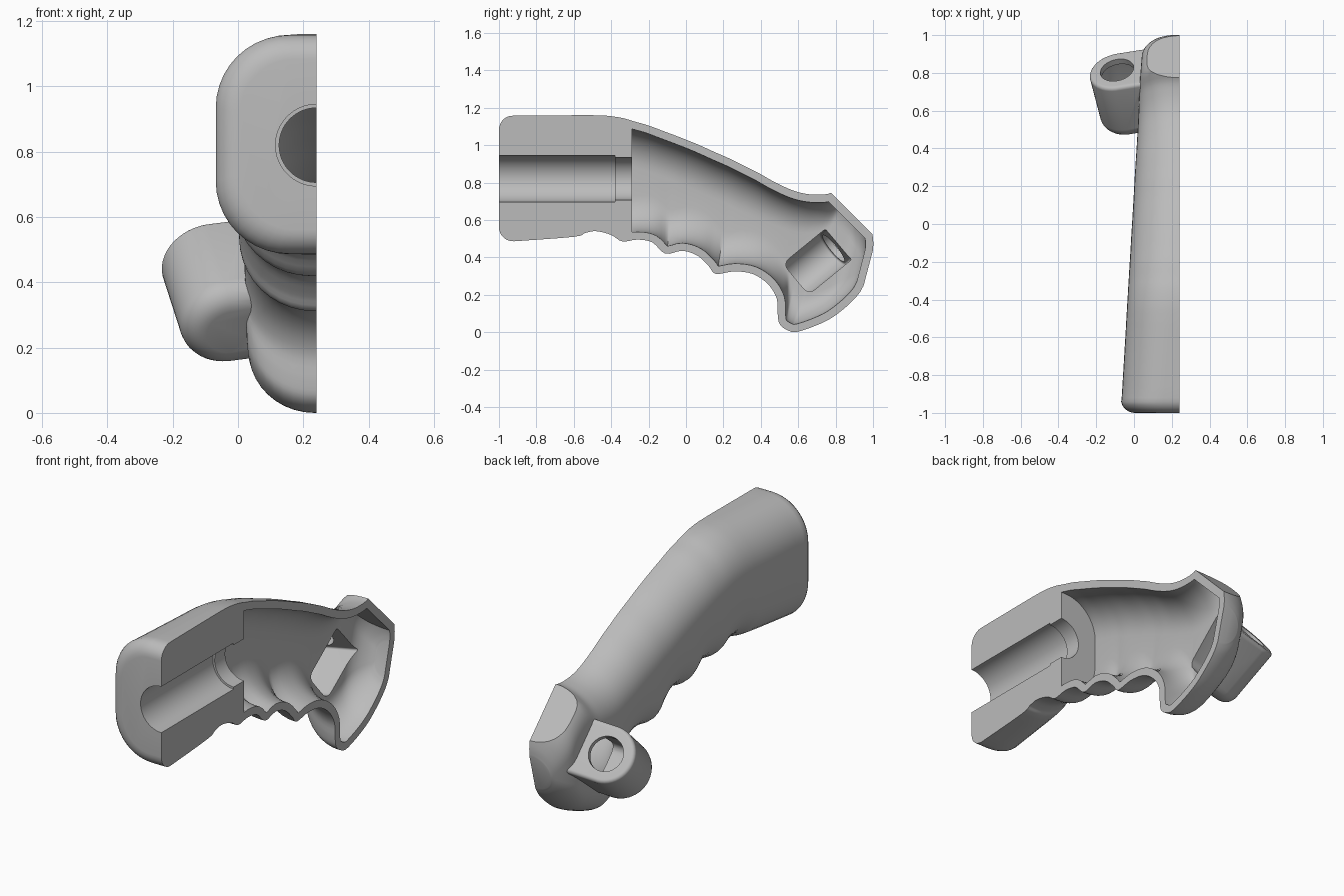
import bpy
import bmesh
import math
from mathutils import Vector

CUT_X = 0.24      # split plane of the half shell
WALL = 0.042

cube = bpy.data.objects.get("Cube")
if cube:
    bpy.data.objects.remove(cube, do_unlink=True)

grey = bpy.data.materials.new("plain grey")
grey.use_nodes = True
colour = (0.5, 0.5, 0.5, 1)
grey.diffuse_color = colour
grey.node_tree.nodes["Principled BSDF"].inputs["Base Color"].default_value = colour


def loft(name, rings, cuts=()):
    """Closed solid through equal rings, trimmed by (point, normal) planes."""
    bm = bmesh.new()
    rows = [[bm.verts.new(p) for p in ring] for ring in rings]
    for a, b in zip(rows, rows[1:]):
        for i in range(len(a)):
            j = (i + 1) % len(a)
            bm.faces.new((a[i], a[j], b[j], b[i]))
    bm.faces.new(rows[0])
    bm.faces.new(rows[-1])
    for point, normal in cuts:
        geom = bm.verts[:] + bm.edges[:] + bm.faces[:]
        bmesh.ops.bisect_plane(bm, geom=geom, plane_co=point, plane_no=normal,
                               clear_outer=True)
        rim = [e for e in bm.edges if e.is_boundary]
        bmesh.ops.holes_fill(bm, edges=rim, sides=0)
    bmesh.ops.recalc_face_normals(bm, faces=bm.faces[:])
    mesh = bpy.data.meshes.new(name)
    bm.to_mesh(mesh)
    bm.free()
    mesh.materials.append(grey)
    obj = bpy.data.objects.new(name, mesh)
    bpy.context.collection.objects.link(obj)
    return obj


def combine(target, tool, operation):
    bpy.context.view_layer.objects.active = target
    mod = target.modifiers.new("combine", "BOOLEAN")
    mod.operation, mod.solver, mod.object = operation, "EXACT", tool
    mod.use_self = True
    bpy.ops.object.modifier_apply(modifier=mod.name)
    bpy.data.objects.remove(tool, do_unlink=True)


def section(top, bottom, half, roundness):
    """Rounded rectangle spanning a rung from bottom to top."""
    mid, up = (top + bottom) / 2, (top - bottom) / 2
    height = up.length
    up = up.normalized()
    r = min(half, height) * roundness
    ring = []
    for q, (sx, sz) in enumerate(((1, 1), (-1, 1), (-1, -1), (1, -1))):
        for k in range(11):
            a = (q + k / 10) * math.pi / 2
            x = sx * (half - r) + r * math.cos(a)
            z = sz * (height - r) + r * math.sin(a)
            ring.append(Vector((CUT_X + x, 0, 0)) + mid + up * z)
    return ring


# Rungs of the grip: top y, z and bottom y, z
RUNGS = [
    (-.92, 1.158, -.92, .486), (-.6, 1.16, -.6, .51), (-.5, 1.16, -.54, .53),
    (-.42, 1.157, -.48, .54), (-.34, 1.145, -.4, .52), (-.27, 1.125, -.34, .485),
    (-.2, 1.105, -.26, .495), (-.12, 1.075, -.18, .48), (-.04, 1.045, -.11, .42),
    (.06, 1.005, -.02, .435), (.16, .96, .06, .41), (.24, .925, .12, .355),
    (.31, .89, .16, .312), (.39, .85, .26, .325), (.46, .81, .36, .31),
    (.52, .78, .44, .255), (.58, .755, .485, .18), (.64, .74, .49, .1),
    (.7, .735, .5, .045), (.76, .74, .54, .012), (.85, .77, .6, .003),
    (.93, .7, .75, .06), (.98, .6, .85, .13), (1, .5, .92, .2), (1, .44, .95, .25)]


def smooth_path(points, steps=4):
    """Catmull-Rom curve through the points."""
    out = []
    pts = [points[0]] + points + [points[-1]]
    for a, b, c, d in zip(pts, pts[1:], pts[2:], pts[3:]):
        for k in range(steps):
            t = k / steps
            out.append((b * 2 + (c - a) * t + (a * 2 - b * 5 + c * 4 - d) * t * t
                        + (b * 3 - a - c * 3 + d) * t ** 3) / 2)
    return out + [points[-1]]


tops = smooth_path([Vector((0, r[0], r[1])) for r in RUNGS])
bottoms = smooth_path([Vector((0, r[2], r[3])) for r in RUNGS])


def tangent(path, i):
    return (path[min(i + 1, len(path) - 1)] - path[max(i - 1, 0)]).normalized()


def half_width(y):
    """Tapered width that rounds over at the rear."""
    over = max(0, (y - 0.86) / 0.14)
    return (0.31 - 0.06 * (y + 1)) * math.sqrt(max(0.1, 1 - over ** 2))


def roundness(y):
    return min(0.97, 0.72 + 0.22 * max(0, y + 1))


# Outer grip, starting with the rounded front edge
outer_rings = []
for k in range(7):
    a = k / 7 * math.pi / 2
    inset, y = 0.075 * (1 - math.sin(a)), -1 + 0.075 * (1 - math.cos(a))
    outer_rings.append(section(Vector((0, y, 1.158 - inset)),
                               Vector((0, y, 0.486 + inset)),
                               0.31 - inset, 0.72))
for t, b in zip(tops, bottoms):
    y = (t.y + b.y) / 2
    outer_rings.append(section(t, b, half_width(y), roundness(y)))
grip = loft("grip_half_shell", outer_rings, [
    (Vector((0, 0.78, 0.74)), Vector((0, 1, 1))),
    (Vector((CUT_X, 0, 0)), Vector((1, 0, 0)))])

# Inner cavity, offset from the outer outline
inner_rings, last = [], None
for i, (t, b) in enumerate(zip(tops, bottoms)):
    tt, tb = tangent(tops, i), tangent(bottoms, i)
    top = t + Vector((0, tt.z, -tt.y)) * WALL
    bottom = b + Vector((0, -tb.z, tb.y)) * WALL
    if last and (bottom - last[1]).dot(tb) <= 0.002:
        continue
    last = (top, bottom)
    y = (t.y + b.y) / 2
    inner_rings.append(section(top, bottom, half_width(y) - WALL, roundness(y)))
cavity = loft("cavity_cutter", inner_rings, [
    (Vector((0, -0.29, 0)), Vector((0, -1, 0))),
    (Vector((0, 0.75, 0.71)), Vector((0, 1, 1)))])

# Slanted side boss
AXIS = Vector((-0.2, 0.76, 0.62)).normalized()
SIDE = (Vector((1, 0, 0)) - AXIS * AXIS.x).normalized()
UP = AXIS.cross(SIDE)
END = Vector((-0.09, 0.815, 0.47))


def stadium(along, radius, stretch):
    ring = []
    for k in range(48):
        a = (k + 0.5) / 48 * math.tau
        side = radius * math.cos(a) + (stretch if math.cos(a) > 0 else 0)
        ring.append(END + AXIS * along + SIDE * side + UP * radius * math.sin(a))
    return ring


def rounded_bar(start, end, radius, low, high, stretch):
    """Stadium bar with rounded rims of radius low and high."""
    rings = []
    for k in range(7):
        a = k / 6 * math.pi / 2
        rings.append(stadium(start + low * (1 - math.sin(a)),
                             radius - low * (1 - math.cos(a)), stretch))
    rings.reverse()
    rings = [r for r in rings[::-1]][::-1]
    for k in range(7):
        a = k / 6 * math.pi / 2
        rings.append(stadium(end - high * (1 - math.sin(a)),
                             radius - high * (1 - math.cos(a)), stretch))
    return rings


def bar_rings(start, end, radius, low, high, stretch):
    full = rounded_bar(start, end, radius, low, high, stretch)
    return full


boss = loft("side_boss", bar_rings(-0.36, 0, 0.15, 0.07, 0.02, 0.19))
pocket = loft("pocket_cutter", bar_rings(-0.32, -0.035, 0.108, 0.04, 0.01, 0.3))
hole = loft("hole_cutter", [stadium(-0.1, 0.09, 0), stadium(0.1, 0.09, 0)])


# Stepped front bore
def circle(y, radius):
    return [Vector((CUT_X + radius * math.cos(k / 64 * math.tau), y,
                    0.82 + radius * math.sin(k / 64 * math.tau))) for k in range(64)]


bore = loft("bore_cutter", [circle(-1.1, 0.125), circle(-0.38, 0.125),
                            circle(-0.38, 0.114), circle(-0.2, 0.114)])

combine(grip, boss, "UNION")
for cutter in (cavity, pocket, hole, bore):
    combine(grip, cutter, "DIFFERENCE")

bpy.ops.object.select_all(action="DESELECT")
grip.select_set(True)
bpy.context.view_layer.objects.active = grip
bpy.ops.object.shade_smooth_by_angle(angle=math.radians(32))
